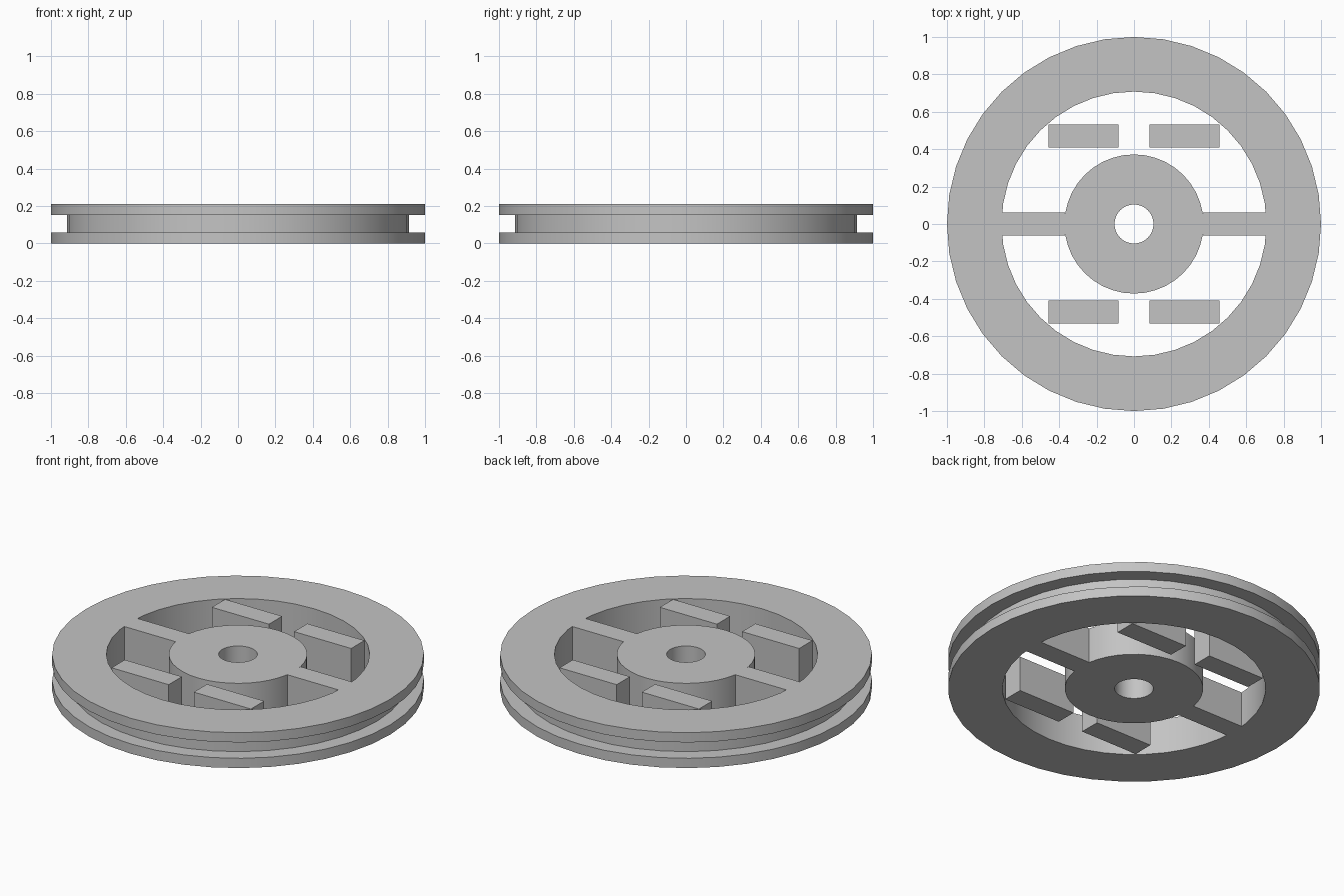
import bpy
import bmesh
import math

cube = bpy.data.objects.get("Cube")
if cube:
    bpy.data.objects.remove(cube, do_unlink=True)

HEIGHT = 0.21
SEGMENTS = 40
RIM_IN = 0.708
HUB_OUT = 0.372

grey = bpy.data.materials.new("plain grey")
grey.use_nodes = True
colour = (0.55, 0.55, 0.55, 1)
grey.diffuse_color = colour
grey.node_tree.nodes["Principled BSDF"].inputs["Base Color"].default_value = colour


def finish(name, bm):
    bmesh.ops.recalc_face_normals(bm, faces=bm.faces[:])
    mesh = bpy.data.meshes.new(name)
    bm.to_mesh(mesh)
    bm.free()
    mesh.materials.append(grey)
    obj = bpy.data.objects.new(name, mesh)
    bpy.context.collection.objects.link(obj)
    return obj


def lathe(name, profile):
    """Revolve a closed (radius, height) profile around z."""
    bm = bmesh.new()
    rings = []
    for i in range(SEGMENTS):
        a = math.tau * i / SEGMENTS
        rings.append([bm.verts.new((r * math.cos(a), r * math.sin(a), z))
                      for r, z in profile])
    n = len(profile)
    for i in range(SEGMENTS):
        here, there = rings[i], rings[(i + 1) % SEGMENTS]
        for j in range(n):
            k = (j + 1) % n
            bm.faces.new((here[j], there[j], there[k], here[k]))
    obj = finish(name, bm)
    bpy.ops.object.select_all(action='DESELECT')
    obj.select_set(True)
    bpy.context.view_layer.objects.active = obj
    bpy.ops.object.shade_smooth_by_angle(angle=math.radians(30))


def block(name, x, y, width, depth):
    """Full-height box centred on x, y."""
    bm = bmesh.new()
    bmesh.ops.create_cube(bm, size=1)
    bmesh.ops.scale(bm, vec=(width, depth, HEIGHT), verts=bm.verts[:])
    bmesh.ops.translate(bm, vec=(x, y, HEIGHT / 2), verts=bm.verts[:])
    finish(name, bm)


# Rim with a square groove around its edge
lathe("grooved_rim", [(RIM_IN, 0), (1, 0), (1, 0.058), (0.915, 0.058),
                      (0.915, 0.152), (1, 0.152), (1, HEIGHT), (RIM_IN, HEIGHT)])

# Hub with axle hole
lathe("hub", [(0.104, 0), (HUB_OUT, 0), (HUB_OUT, HEIGHT), (0.104, HEIGHT)])

# Two spokes and four loose bars
for side, sx in (("left", 1), ("right", -1)):
    block(side + "_spoke", sx * (RIM_IN + HUB_OUT) / 2, 0,
          RIM_IN - HUB_OUT + 0.008, 0.125)
    for end, sy in (("front", -1), ("back", 1)):
        block(end + "_" + side + "_bar", sx * 0.27, sy * 0.47, 0.375, 0.124)
